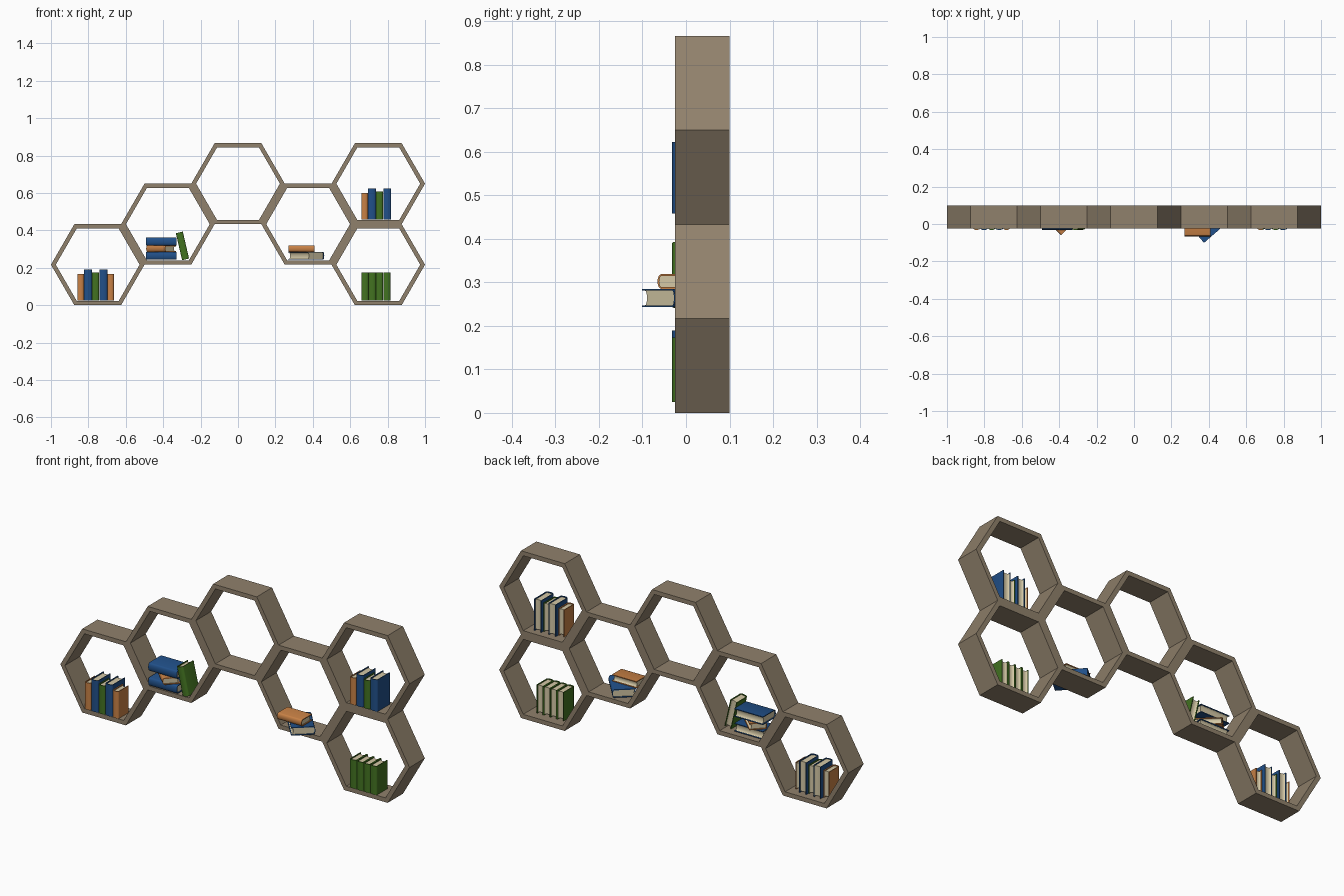
import bpy, bmesh, math
from mathutils import Matrix

cube = bpy.data.objects.get("Cube")
if cube:
    bpy.data.objects.remove(cube, do_unlink=True)


def material(name, rgb):
    m = bpy.data.materials.new(name)
    m.use_nodes = True
    m.diffuse_color = (*rgb, 1)
    bsdf = next(n for n in m.node_tree.nodes if n.type == 'BSDF_PRINCIPLED')
    bsdf.inputs["Base Color"].default_value = (*rgb, 1)
    bsdf.inputs["Roughness"].default_value = 0.8
    return m


WOOD = material("brown wood", (0.28, 0.22, 0.15))
PAPER = material("cream paper", (0.66, 0.58, 0.38))
COVERS = {
    "blue": material("blue cover", (0.015, 0.08, 0.25)),
    "orange": material("orange cover", (0.58, 0.22, 0.06)),
    "green": material("green cover", (0.055, 0.17, 0.015)),
}
# thickness, depth, height of each kind of book
SIZES = {
    "blue": (0.042, 0.105, 0.164),
    "orange": (0.034, 0.085, 0.14),
    "green": (0.038, 0.09, 0.148),
}


def new_object(name, bm, mats):
    bmesh.ops.recalc_face_normals(bm, faces=bm.faces)
    mesh = bpy.data.meshes.new(name)
    bm.to_mesh(mesh)
    bm.free()
    for m in mats:
        mesh.materials.append(m)
    ob = bpy.data.objects.new(name, mesh)
    bpy.context.collection.objects.link(ob)
    return ob


# Hexagonal shelf cells, open at front and back
RADIUS, WALL = 0.25, 0.0225
APOTHEM = RADIUS * math.cos(math.pi / 6)
FRONT, BACK = -0.025, 0.1


def hex_frame(name, x, z):
    bm = bmesh.new()
    inner = RADIUS * (APOTHEM - WALL) / APOTHEM
    rings = []
    for r, y in ((RADIUS, FRONT), (RADIUS, BACK), (inner, BACK), (inner, FRONT)):
        rings.append([bm.verts.new((x + r * math.cos(i * math.pi / 3), y,
                                    z + r * math.sin(i * math.pi / 3))) for i in range(6)])
    for k in range(4):
        a, b = rings[k], rings[(k + 1) % 4]
        for i in range(6):
            j = (i + 1) % 6
            bm.faces.new((a[i], a[j], b[j], b[i]))
    new_object(name, bm, [WOOD])


CELLS = {"lower_right": (-3, 1), "middle_right": (-1.5, 2), "top_centre": (0, 3),
         "middle_left": (1.5, 2), "upper_left": (3, 3), "lower_left": (3, 1)}
for name, (cx, cz) in CELLS.items():
    hex_frame(name + "_cell", cx * RADIUS, cz * APOTHEM)


# Books: a wrapped cover with rounded spine, and a hollow-edged page block
def arc(half, y, bulge, steps=8):
    return [(-half * math.cos(math.pi * i / steps), y - bulge * math.sin(math.pi * i / steps))
            for i in range(steps + 1)]


def extrude_profile(bm, points, height, index):
    low = [bm.verts.new((x, y, -height / 2)) for x, y in points]
    high = [bm.verts.new((x, y, height / 2)) for x, y in points]
    n = len(points)
    faces = [bm.faces.new(low), bm.faces.new(high)]
    faces += [bm.faces.new((low[i], low[(i + 1) % n], high[(i + 1) % n], high[i]))
              for i in range(n)]
    for f in faces:
        f.material_index = index


def book(name, colour, place, depth=None):
    t, d, h = SIZES[colour]
    d = depth or d
    board, bulge = 0.004, 0.009
    spine, fore = -d / 2 + bulge, d / 2
    half = t / 2
    bm = bmesh.new()
    outer = [(-half, fore)] + arc(half, spine, bulge) + [(half, fore)]
    inside = half - board
    lining = [(-inside, fore)] + arc(inside, spine, bulge - board) + [(inside, fore)]
    extrude_profile(bm, outer + lining[::-1], h, 0)
    pages = arc(inside, spine, bulge - board) + arc(inside, fore - board, 0.007)[::-1]
    extrude_profile(bm, pages, h - 0.01, 1)
    ob = new_object(name, bm, [COVERS[colour], PAPER])
    ob.matrix_world = place
    ob.select_set(True)
    bpy.context.view_layer.objects.active = ob
    bpy.ops.object.shade_smooth_by_angle(angle=math.radians(35))
    ob.select_set(False)


SPINE_Y = -0.032


def book_row(name, x, floor, colours):
    for i, c in enumerate(colours):
        t, d, h = SIZES[c]
        place = Matrix.Translation((x + t / 2, SPINE_Y + d / 2, floor + h / 2))
        book(f"{name}_{c}_book_{i + 1}", c, place)
        x += t + 0.001


def lying(x, y, z, turn=0):
    return (Matrix.Translation((x, y, z)) @ Matrix.Rotation(math.radians(turn), 4, 'Z')
            @ Matrix.Rotation(math.pi / 2, 4, 'Y'))


# Upright rows
GAP = 0.0255
book_row("lower_right", -0.858, GAP, ["orange", "blue", "green", "blue", "orange"])
book_row("upper_left", 0.66, 2 * APOTHEM + GAP, ["orange", "blue", "green", "blue"])
book_row("lower_left", 0.66, GAP, ["green"] * 4)

# Stack with a leaning book
blue_y = SPINE_Y + SIZES["blue"][1] / 2
book("stack_bottom_blue_book", "blue", lying(-0.41, blue_y, 0.264))
book("stack_turned_orange_book", "orange", lying(-0.411, 0.019, 0.302, -44))
book("stack_top_blue_book", "blue", lying(-0.41, blue_y, 0.34))
book("leaning_green_book", "green",
     Matrix.Translation((-0.297, SPINE_Y + 0.045, 0.317))
     @ Matrix.Rotation(math.radians(-13), 4, 'Y'))

# Loose pair sticking out of the front
book("pair_turned_blue_book", "blue", lying(0.364, -0.001, 0.264, 131), depth=0.115)
book("pair_top_orange_book", "orange", lying(0.34, -0.023, 0.302))
